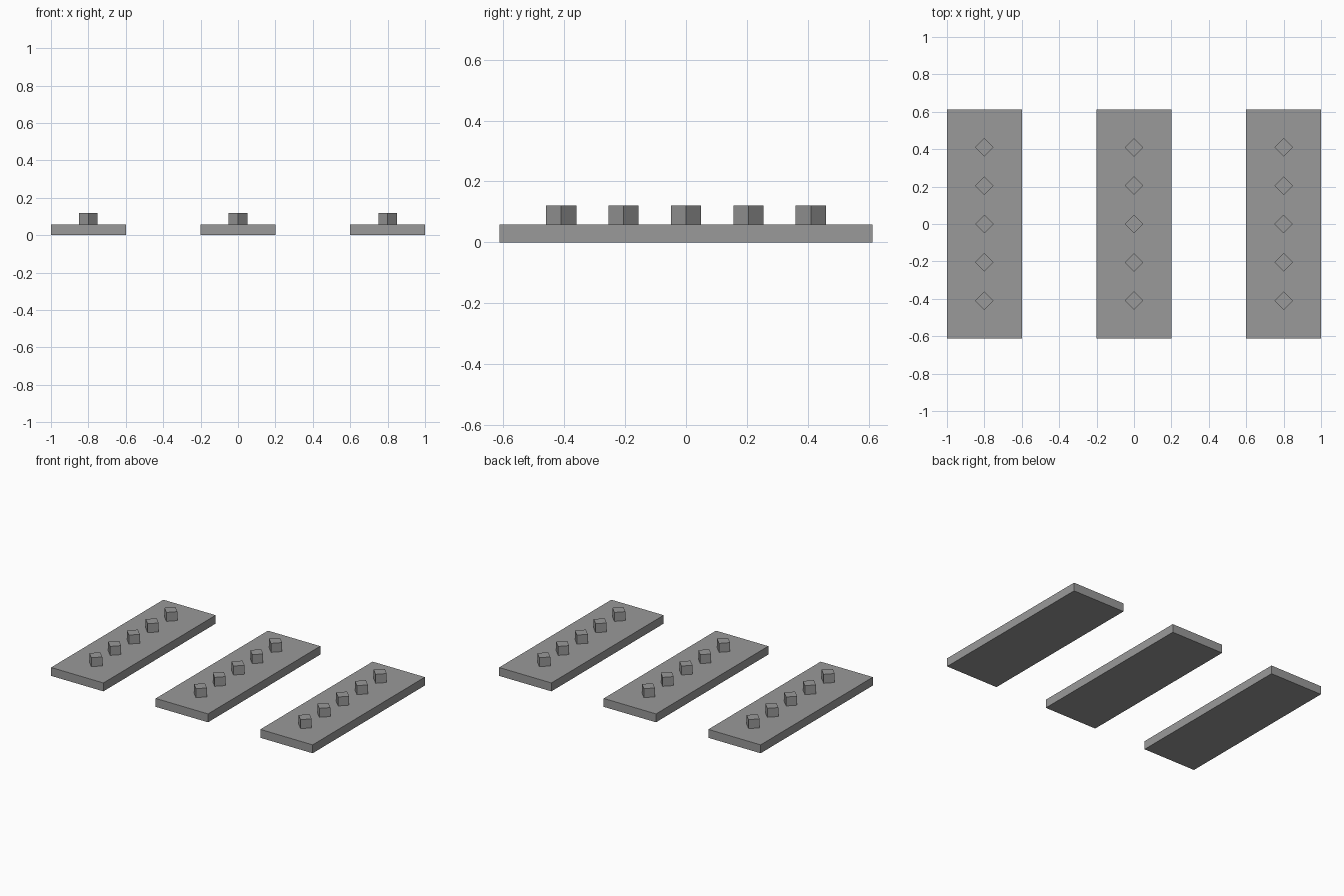
import bpy
import bmesh
import math
from mathutils import Matrix

cube = bpy.data.objects.get("Cube")
if cube:
    bpy.data.objects.remove(cube)

# One grey for everything
grey = bpy.data.materials.new("mid_grey")
grey.use_nodes = True
colour = (0.32, 0.32, 0.32, 1)
grey.diffuse_color = colour
grey.node_tree.nodes["Principled BSDF"].inputs["Base Color"].default_value = colour

PLATE = (0.4, 1.226, 0.058)
PEG = 0.07
PEG_TOP = 0.12
PEG_GAP = 0.205
ROW_GAP = 0.8


def box(name, size, centre, turn=0.0):
    mesh = bpy.data.meshes.new(name)
    bm = bmesh.new()
    bmesh.ops.create_cube(bm, size=1)
    bmesh.ops.scale(bm, vec=size, verts=bm.verts)
    bmesh.ops.rotate(bm, matrix=Matrix.Rotation(turn, 3, "Z"), verts=bm.verts)
    bm.to_mesh(mesh)
    bm.free()
    mesh.materials.append(grey)
    obj = bpy.data.objects.new(name, mesh)
    obj.location = centre
    bpy.context.scene.collection.objects.link(obj)
    return obj


for side, label in ((-1, "right"), (0, "middle"), (1, "left")):
    x = side * ROW_GAP
    # Flat base plate
    box(f"{label}_plate", PLATE, (x, 0, PLATE[2] / 2))
    # Row of pegs turned corner-on, standing on the plate
    height = PEG_TOP - PLATE[2]
    for i in range(5):
        y = (i - 2) * PEG_GAP
        box(f"{label}_peg_{i + 1}", (PEG, PEG, height),
            (x, y, PLATE[2] + height / 2), math.pi / 4)
